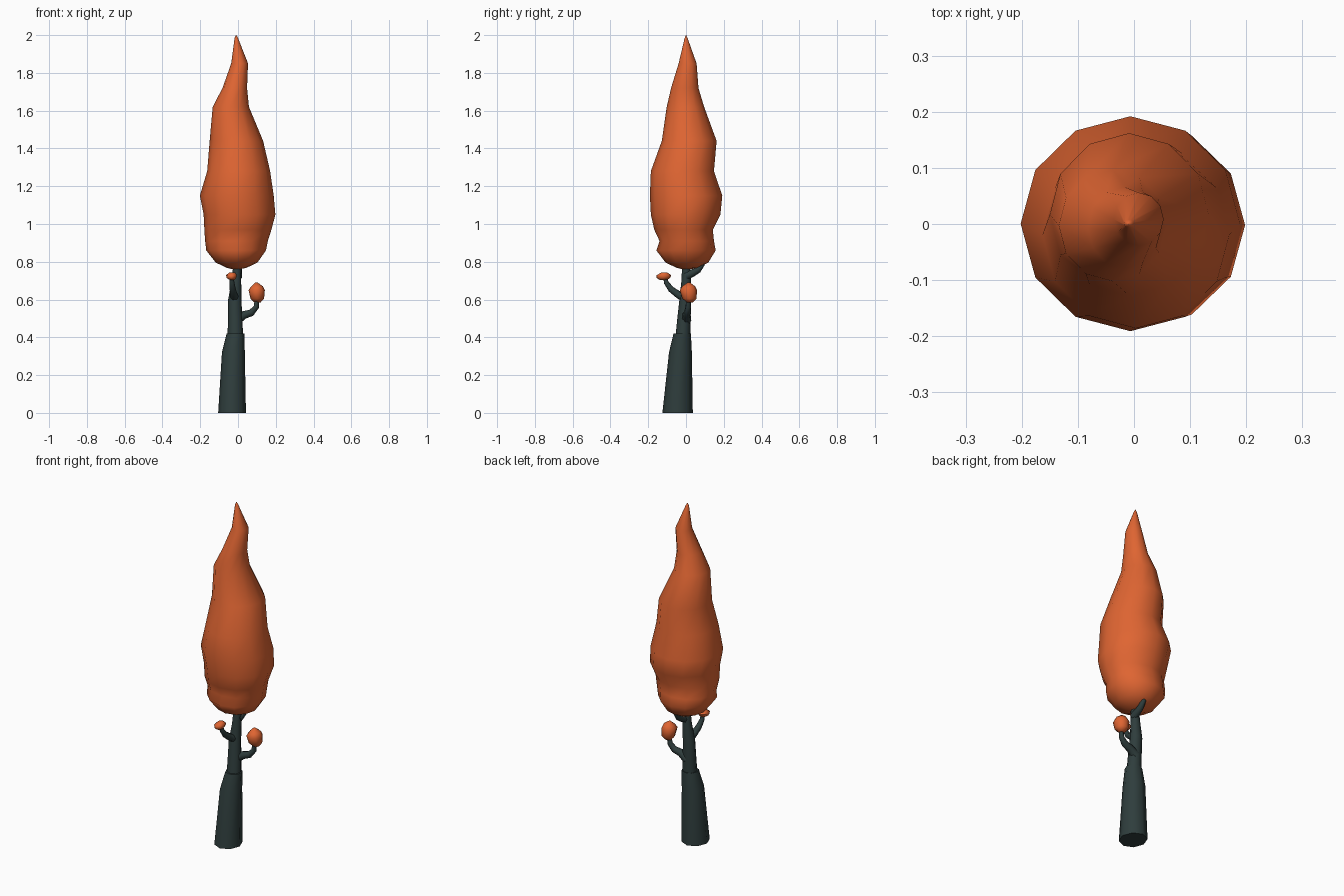
import bpy, bmesh, math
from mathutils import Vector


def material(name, color):
    m = bpy.data.materials.new(name)
    m.diffuse_color = (*color, 1)
    return m


BARK = material("dark_bark", (0.028, 0.047, 0.046))
LEAF = material("orange_leaves", (0.74, 0.13, 0.032))


def skin(name, rings, mat, angle=180):
    """Join rings of points into a closed smooth surface."""
    bm = bmesh.new()
    loops = [[bm.verts.new(p) for p in r] for r in rings]
    n = len(loops[0])
    for a, b in zip(loops, loops[1:]):
        for i in range(n):
            j = (i + 1) % n
            bm.faces.new((a[i], a[j], b[j], b[i]))
    bm.faces.new(loops[0][::-1])
    bm.faces.new(loops[-1])
    bmesh.ops.remove_doubles(bm, verts=bm.verts, dist=0.0005)
    bmesh.ops.recalc_face_normals(bm, faces=bm.faces)
    me = bpy.data.meshes.new(name)
    bm.to_mesh(me)
    bm.free()
    ob = bpy.data.objects.new(name, me)
    bpy.context.collection.objects.link(ob)
    me.materials.append(mat)
    bpy.ops.object.select_all(action='DESELECT')
    ob.select_set(True)
    bpy.context.view_layer.objects.active = ob
    bpy.ops.object.shade_smooth_by_angle(angle=math.radians(angle))
    return ob


def loft(name, rows, sides, mat, angle=180):
    """Rows are (z, x min, x max, y min, y max)."""
    rings = []
    for z, x0, x1, y0, y1 in rows:
        ring = []
        for i in range(sides):
            t = 2 * math.pi * i / sides
            ring.append(((x0 + x1) / 2 + (x1 - x0) / 2 * math.cos(t),
                         (y0 + y1) / 2 + (y1 - y0) / 2 * math.sin(t), z))
        rings.append(ring)
    return skin(name, rings, mat, angle)


def branch(name, path, radii, sides=7):
    pts = [Vector(p) for p in path]
    rings = []
    for k, p in enumerate(pts):
        d = pts[min(k + 1, len(pts) - 1)] - pts[max(k - 1, 0)]
        q = d.to_track_quat('Z', 'Y')
        rings.append([p + q @ Vector((radii[k] * math.cos(2 * math.pi * i / sides),
                                      radii[k] * math.sin(2 * math.pi * i / sides), 0))
                      for i in range(sides)])
    return skin(name, rings, BARK, 60)


# Trunk in two overlapping sections
loft("lower_trunk", [(0, -0.105, 0.042, -0.125, 0.036),
                     (0.32, -0.085, 0.036, -0.09, 0.031),
                     (0.42, -0.06, 0.034, -0.066, 0.026)], 8, BARK, 50)
loft("upper_trunk", [(0.38, -0.056, 0.028, -0.058, 0.022),
                     (0.5, -0.053, 0.023, -0.046, 0.024),
                     (0.6, -0.052, 0.018, -0.035, 0.028),
                     (0.7, -0.034, 0.017, -0.024, 0.026),
                     (0.85, -0.018, 0.018, -0.018, 0.022)], 8, BARK, 50)

# Curved side branches
branch("right_branch", [(-0.01, 0, 0.49), (0.03, 0.003, 0.518), (0.07, 0.008, 0.53),
                        (0.096, 0.012, 0.56), (0.102, 0.014, 0.62)],
       [0.028, 0.022, 0.019, 0.015, 0.011])
branch("front_branch", [(-0.015, 0.0, 0.605), (-0.022, -0.04, 0.625), (-0.028, -0.08, 0.655),
                        (-0.032, -0.105, 0.69), (-0.034, -0.112, 0.725)],
       [0.026, 0.02, 0.017, 0.013, 0.01])
branch("back_branch", [(0.0, 0.0, 0.725), (0.003, 0.035, 0.74), (0.005, 0.065, 0.757),
                       (0.005, 0.085, 0.785), (0.005, 0.09, 0.83)],
       [0.024, 0.02, 0.017, 0.014, 0.01])

# Main flame-shaped crown
loft("crown", [(0.757, -0.012, -0.008, -0.002, 0.002),
               (0.768, -0.06, 0.045, -0.05, 0.065),
               (0.796, -0.118, 0.103, -0.108, 0.118),
               (0.86, -0.168, 0.148, -0.157, 0.157),
               (0.91, -0.174, 0.158, -0.14, 0.148),
               (0.97, -0.178, 0.177, -0.168, 0.142),
               (1.05, -0.182, 0.198, -0.186, 0.182),
               (1.15, -0.202, 0.189, -0.191, 0.192),
               (1.28, -0.163, 0.170, -0.186, 0.148),
               (1.44, -0.15, 0.133, -0.128, 0.162),
               (1.62, -0.134, 0.058, -0.102, 0.096),
               (1.72, -0.082, 0.048, -0.079, 0.066),
               (1.85, -0.036, 0.053, -0.039, 0.056),
               (1.985, -0.018, 0.0, -0.007, 0.008),
               (2.0, -0.011, -0.009, -0.001, 0.001)], 12, LEAF)

# Small leaf tufts on the branch tips
loft("right_tuft", [(0.585, 0.085, 0.12, 0.005, 0.035),
                    (0.605, 0.066, 0.138, -0.02, 0.056),
                    (0.65, 0.056, 0.142, -0.033, 0.058),
                    (0.67, 0.07, 0.132, -0.02, 0.048),
                    (0.69, 0.09, 0.104, 0.008, 0.022)], 8, LEAF, 60)
loft("front_tuft", [(0.704, -0.045, -0.02, -0.14, -0.1),
                    (0.714, -0.06, -0.01, -0.155, -0.085),
                    (0.729, -0.063, -0.006, -0.155, -0.078),
                    (0.744, -0.045, -0.015, -0.13, -0.1)], 8, LEAF, 60)
